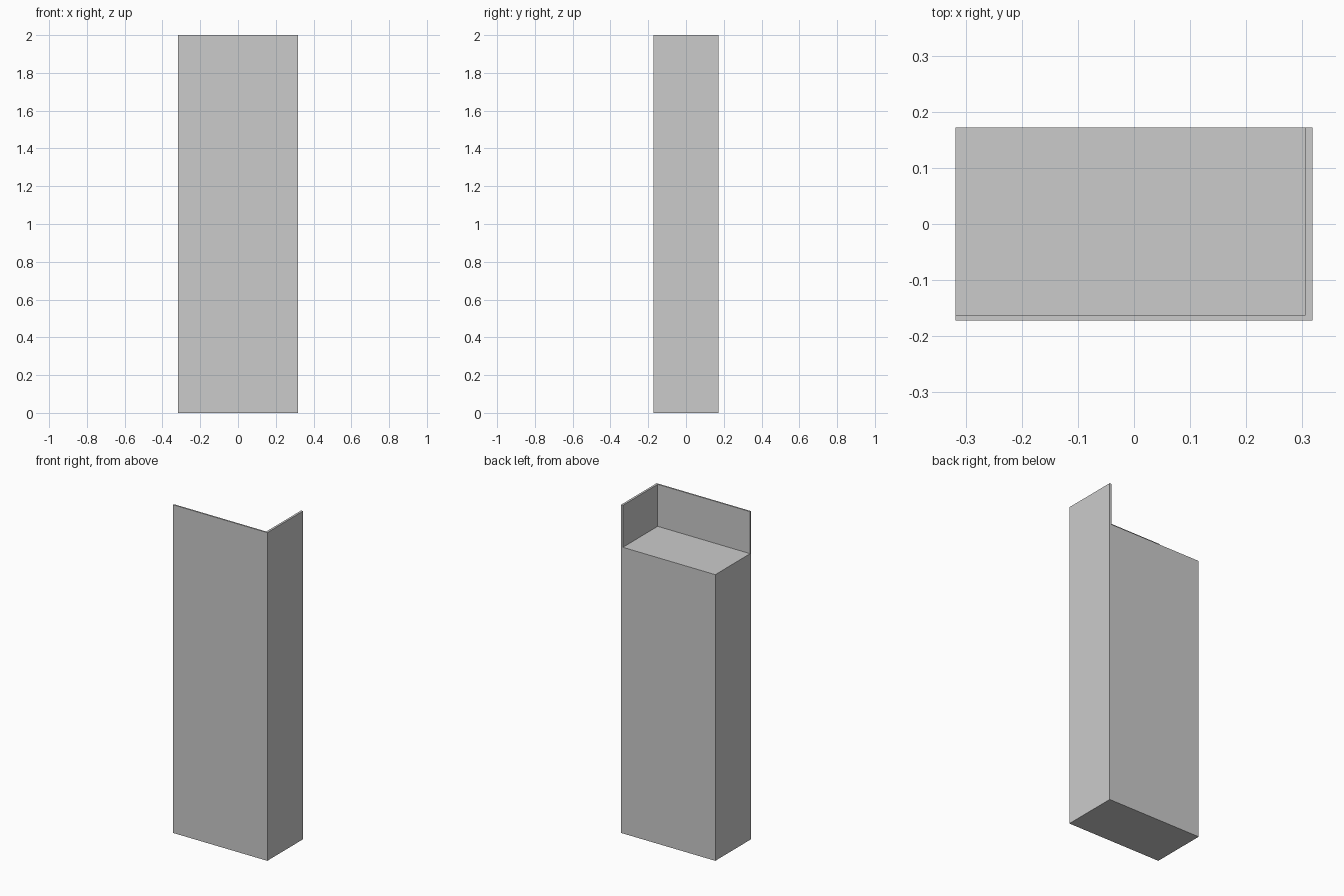
import bpy, bmesh

if "Cube" in bpy.data.objects:
    bpy.data.objects.remove(bpy.data.objects["Cube"])

X0, X1 = -0.318, 0.318      # overall width
Y0, Y1 = -0.172, 0.172      # overall depth
XI, YI = 0.305, -0.163      # inner faces of the two tall panels
TOP = 1.744                 # height of the inner body
BASE = 0.012                # base plate thickness


def prism(name, profile, y0, y1):
    """Extrude an x/z outline along y into a closed solid."""
    bm = bmesh.new()
    face = bm.faces.new([bm.verts.new((x, y0, z)) for x, z in profile])
    new = bmesh.ops.extrude_face_region(bm, geom=[face])["geom"]
    verts = [v for v in new if isinstance(v, bmesh.types.BMVert)]
    bmesh.ops.translate(bm, verts=verts, vec=(0, y1 - y0, 0))
    bmesh.ops.recalc_face_normals(bm, faces=bm.faces)
    mesh = bpy.data.meshes.new(name)
    bm.to_mesh(mesh)
    bm.free()
    obj = bpy.data.objects.new(name, mesh)
    bpy.context.collection.objects.link(obj)
    return obj


def box(name, x0, x1, y0, y1, z0, z1):
    return prism(name, [(x0, z0), (x1, z0), (x1, z1), (x0, z1)], y0, y1)


# Tall outer panels on the front and right
box("front_panel", X0, X1, Y0, YI, 0, 2)
box("right_panel", XI, X1, YI, Y1, 0, 2)

# Base plate
box("base_plate", X0, XI, YI, Y1, 0, BASE)

# Body split along the diagonal: lower block, thin sloping strip, upper wedge
low, high = 0.232, 0.257
apex = (X0, TOP)
prism("lower_block", [(X0, BASE), (XI, BASE), (XI, low), apex], YI, Y1)
prism("sloping_strip", [(XI, low), (XI, high), apex], YI, Y1)
prism("upper_wedge", [(XI, high), (XI, TOP), apex], YI, Y1)
